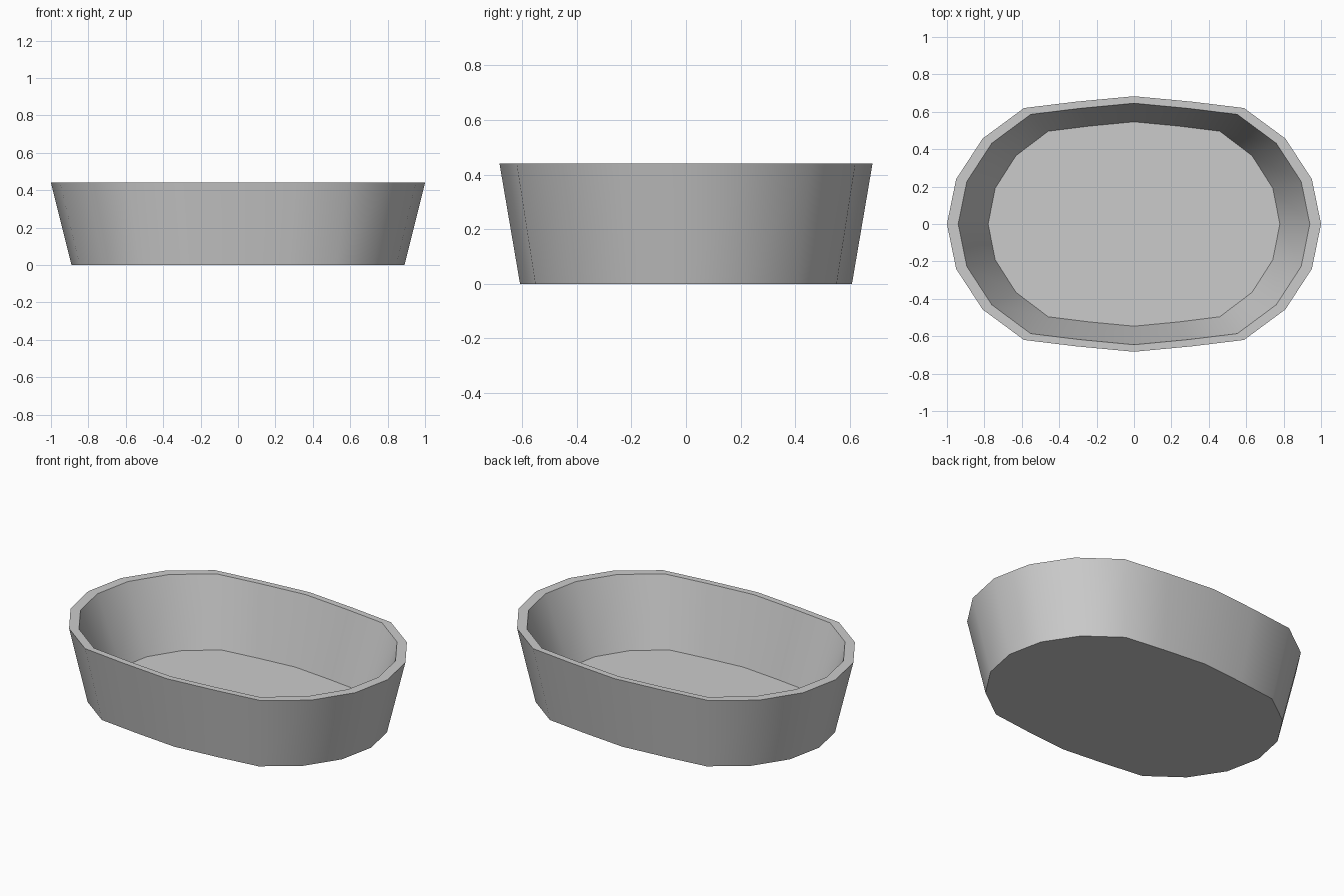
import bpy, bmesh, math

if "Cube" in bpy.data.objects:
    bpy.data.objects.remove(bpy.data.objects["Cube"])

# Quarter outline of the rim, mirrored into a full 20-sided oval
QUARTER = [(1.0, 0.0), (0.951, 0.24), (0.809, 0.457), (0.588, 0.62), (0.309, 0.654), (0.0, 0.683)]
upper = QUARTER + [(-x, y) for x, y in QUARTER[-2::-1]]
OUTLINE = upper + [(x, -y) for x, y in upper[-2:0:-1]]

# Stacked rings: x scale, y scale, height (outer base, outer rim, inner rim, inner floor)
RINGS = [(0.89, 0.89, 0.0), (1.0, 1.0, 0.44), (0.94, 0.945, 0.44), (0.78, 0.80, 0.04)]

bm = bmesh.new()
rings = [[bm.verts.new((x * sx, y * sy, z)) for x, y in OUTLINE] for sx, sy, z in RINGS]

# Walls and rim
n = len(OUTLINE)
for a, b in zip(rings, rings[1:]):
    for i in range(n):
        j = (i + 1) % n
        bm.faces.new((a[i], a[j], b[j], b[i]))

# Underside and inner floor
bm.faces.new(rings[0][::-1])
bm.faces.new(rings[-1])
bmesh.ops.recalc_face_normals(bm, faces=bm.faces[:])

mesh = bpy.data.meshes.new("oval_basin")
bm.to_mesh(mesh)
bm.free()
basin = bpy.data.objects.new("oval_basin", mesh)
bpy.context.collection.objects.link(basin)

# Smooth walls, sharp rim and floor edges
bpy.context.view_layer.objects.active = basin
basin.select_set(True)
bpy.ops.object.shade_smooth_by_angle(angle=math.radians(32))
